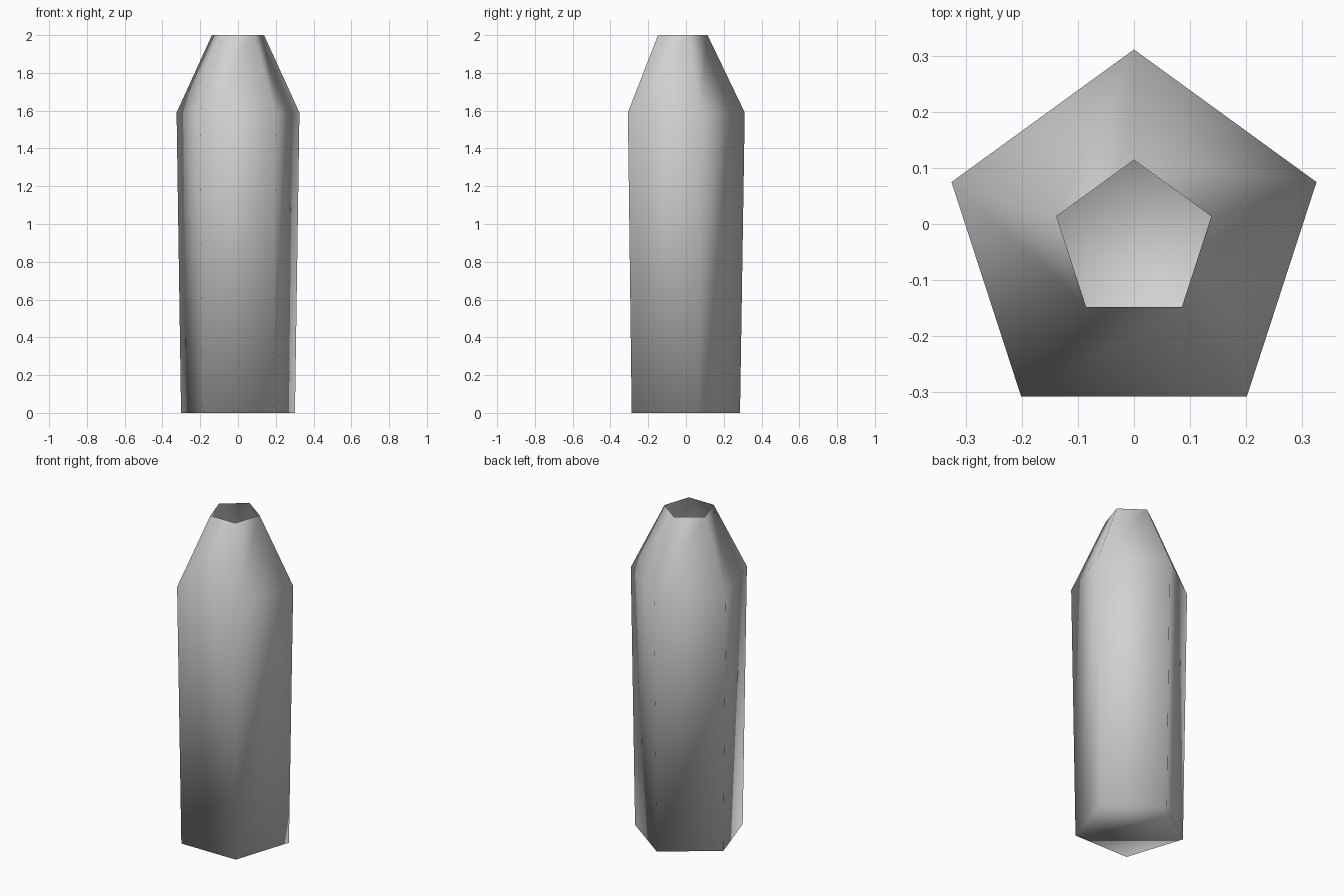
import bpy
import bmesh
import math

cube = bpy.data.objects.get("Cube")
if cube:
    bpy.data.objects.remove(cube, do_unlink=True)

SIDES = 5
CENTRE_Y = -0.031
# Profile rings: radius and height
PROFILE = [(0.317, 0.0), (0.342, 1.59), (0.145, 2.0)]

# Single plain grey
grey = bpy.data.materials.new("plain_grey")
grey.use_nodes = True
colour = (0.64, 0.64, 0.64, 1.0)
grey.diffuse_color = colour
grey.node_tree.nodes["Principled BSDF"].inputs["Base Color"].default_value = colour


def add_ring(bm, radius, z):
    """One pentagon with a corner pointing to the back."""
    ring = []
    for i in range(SIDES):
        a = math.pi / 2 + math.tau * i / SIDES
        ring.append(bm.verts.new((radius * math.cos(a),
                                  CENTRE_Y + radius * math.sin(a), z)))
    return ring


# Five-sided bottle shell: closed floor, walls, tapered shoulder, open mouth
bm = bmesh.new()
rings = [add_ring(bm, r, z) for r, z in PROFILE]
bm.faces.new(list(reversed(rings[0])))
for low, high in zip(rings, rings[1:]):
    for i in range(SIDES):
        j = (i + 1) % SIDES
        bm.faces.new((low[i], low[j], high[j], high[i]))

# The whole shell is smooth shaded, including its corners
for face in bm.faces:
    face.smooth = True

mesh = bpy.data.meshes.new("bottle_shell")
bm.to_mesh(mesh)
bm.free()
mesh.materials.append(grey)
shell = bpy.data.objects.new("bottle_shell", mesh)
bpy.context.collection.objects.link(shell)
